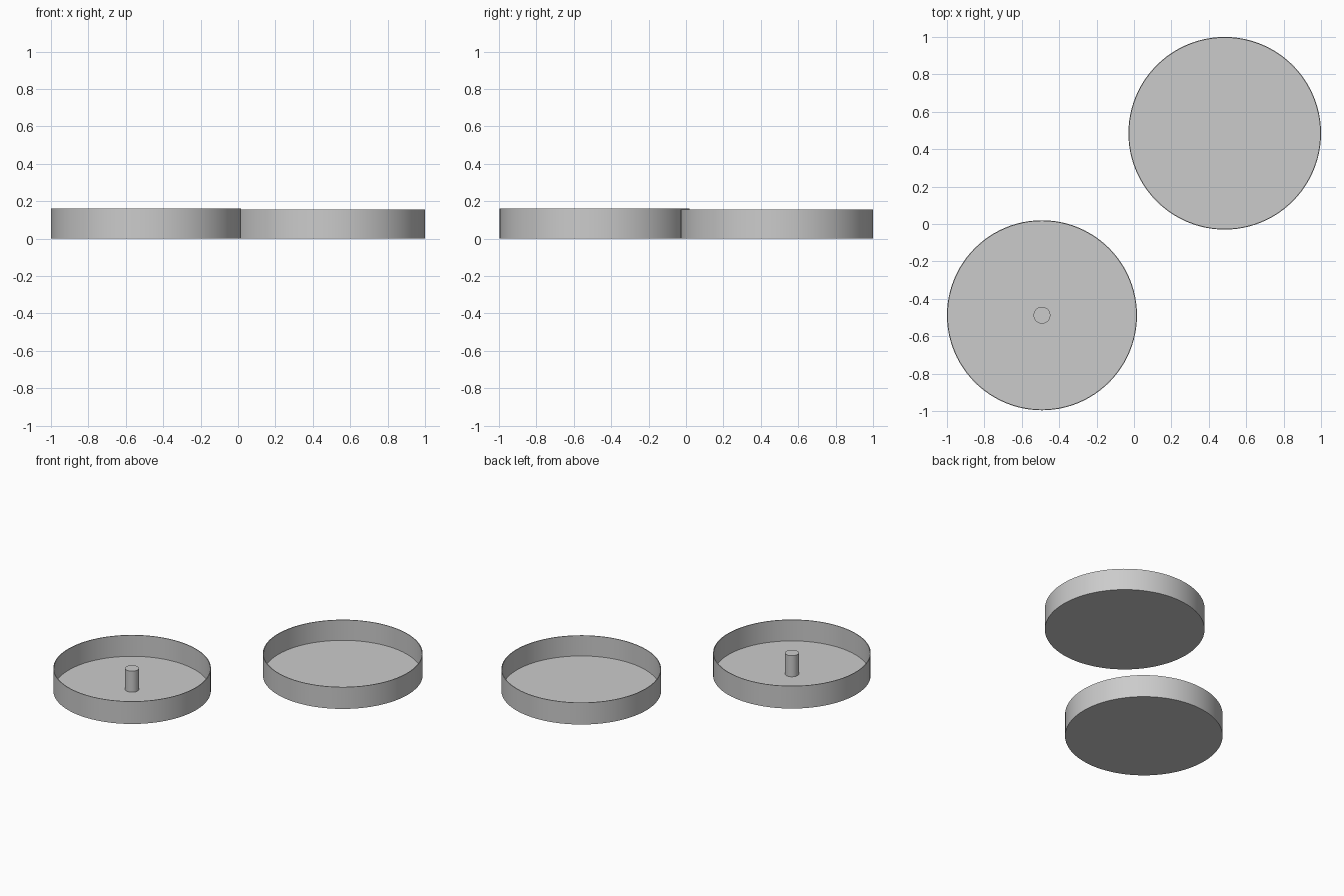
import bpy
import bmesh
import math

cube = bpy.data.objects.get("Cube")
if cube:
    bpy.data.objects.remove(cube, do_unlink=True)

SEGMENTS = 96
WALL = 0.005
FLOOR = 0.01

grey = bpy.data.materials.new("light_grey")
grey.use_nodes = True
colour = (0.6, 0.6, 0.6, 1)
grey.diffuse_color = colour
grey.node_tree.nodes["Principled BSDF"].inputs["Base Color"].default_value = colour


def lathe(name, profile, location, segments=SEGMENTS):
    """Spin a radius/height profile around z into a closed solid."""
    bm = bmesh.new()
    verts = [bm.verts.new((r, 0, z)) for r, z in profile]
    edges = [bm.edges.new(pair) for pair in zip(verts, verts[1:])]
    bmesh.ops.spin(bm, geom=verts + edges, cent=(0, 0, 0), axis=(0, 0, 1),
                   angle=math.tau, steps=segments, use_duplicate=False)
    bmesh.ops.remove_doubles(bm, verts=bm.verts, dist=0.0005)
    bmesh.ops.recalc_face_normals(bm, faces=bm.faces)
    mesh = bpy.data.meshes.new(name)
    bm.to_mesh(mesh)
    bm.free()
    mesh.materials.append(grey)
    obj = bpy.data.objects.new(name, mesh)
    obj.location = location
    bpy.context.collection.objects.link(obj)
    bpy.ops.object.select_all(action='DESELECT')
    obj.select_set(True)
    bpy.context.view_layer.objects.active = obj
    bpy.ops.object.shade_smooth_by_angle(angle=math.radians(30))
    return obj


def dish(name, radius, height, location):
    inner = radius - WALL
    return lathe(name, [(0, 0), (radius, 0), (radius, height),
                        (inner, height), (inner, FLOOR), (0, FLOOR)], location)


# Base dish with its centre post
base_centre = (-0.492, -0.488, 0)
dish("base_dish", 0.508, 0.16, base_centre)
lathe("centre_post", [(0, FLOOR / 2), (0.045, FLOOR / 2), (0.045, 0.16), (0, 0.16)],
      base_centre, 48)

# Slightly wider lid, lying open side up
dish("lid_dish", 0.515, 0.155, (0.485, 0.485, 0))
